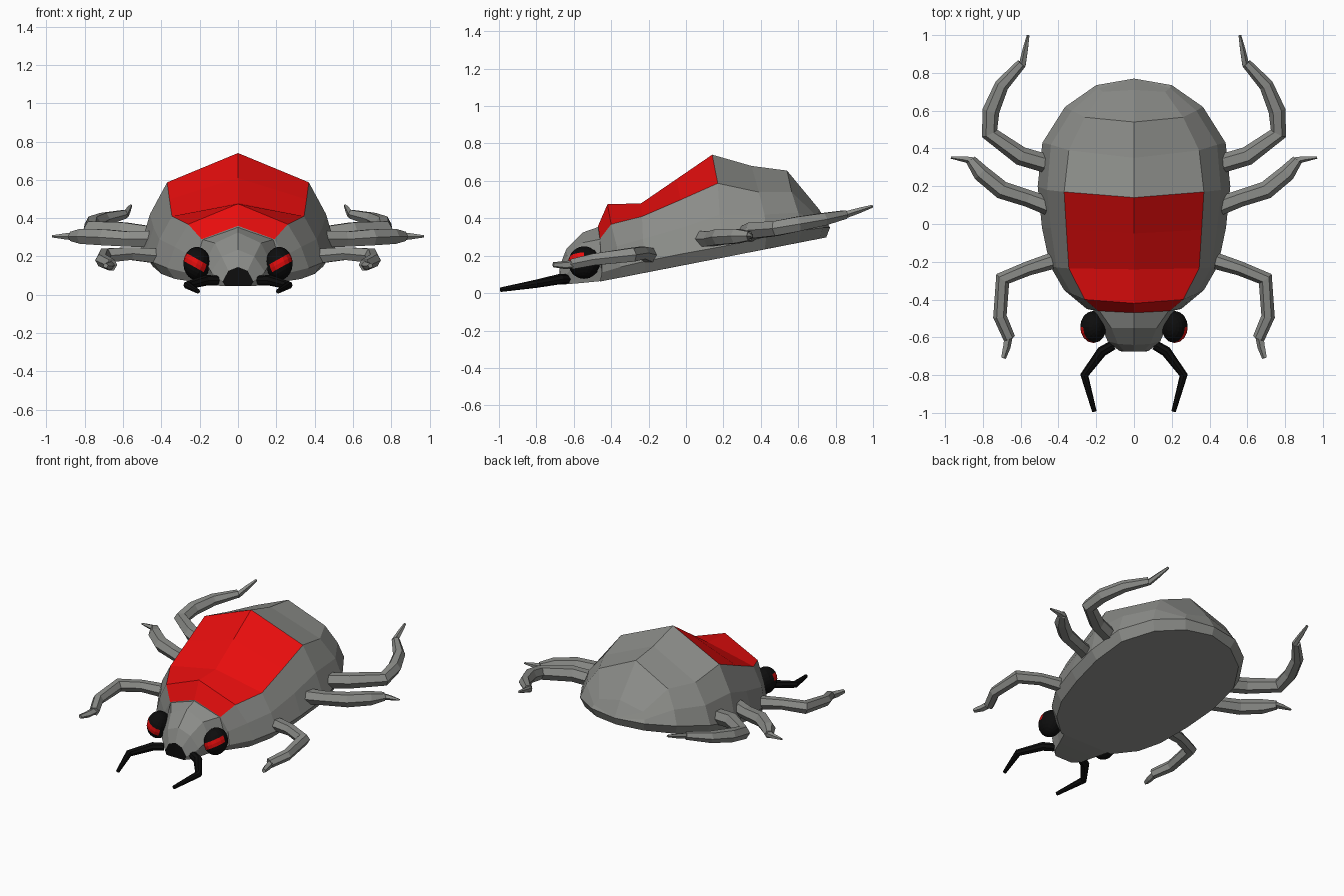
import bpy, bmesh, math
from mathutils import Vector, Matrix

if "Cube" in bpy.data.objects:
    bpy.data.objects.remove(bpy.data.objects["Cube"])


def material(name, rgb):
    m = bpy.data.materials.new(name)
    m.diffuse_color = (*rgb, 1)
    m.use_nodes = True
    m.node_tree.nodes["Principled BSDF"].inputs["Base Color"].default_value = m.diffuse_color
    return m


GREY = material("shell grey", (0.26, 0.265, 0.25))
RED = material("bright red", (0.8, 0.004, 0.004))
BLACK = material("black", (0.004, 0.004, 0.004))


def finish(bm, name, mats):
    """Mirror the right half to the left and make the object."""
    bmesh.ops.mirror(bm, geom=bm.verts[:] + bm.edges[:] + bm.faces[:],
                     axis='X', merge_dist=0.0005)
    bmesh.ops.remove_doubles(bm, verts=bm.verts, dist=0.0005)
    bmesh.ops.recalc_face_normals(bm, faces=bm.faces)
    me = bpy.data.meshes.new(name)
    bm.to_mesh(me)
    bm.free()
    for m in mats:
        me.materials.append(m)
    ob = bpy.data.objects.new(name, me)
    bpy.context.collection.objects.link(ob)
    return ob


def half_loft(stations, accent):
    """Skin half cross-sections that run from top centre to bottom edge.
    accent(row, column) gives the material of each panel."""
    bm = bmesh.new()
    rows = [[bm.verts.new(p) for p in s] for s in stations]
    for i in range(len(rows) - 1):
        for j in range(len(rows[0]) - 1):
            f = bm.faces.new((rows[i][j], rows[i + 1][j],
                              rows[i + 1][j + 1], rows[i][j + 1]))
            f.material_index = accent(i, j)
    return bm, rows


def centre_vert(bm, v):
    return bm.verts.new((0, v.co.y, v.co.z))


def tube(bm, path, sides=6):
    """Tapered tube through (x, y, z, radius) points."""
    pts = [Vector(p[:3]) for p in path]
    rings = []
    for i, p in enumerate(pts):
        t = Vector()
        if i > 0:
            t += (p - pts[i - 1]).normalized()
        if i < len(pts) - 1:
            t += (pts[i + 1] - p).normalized()
        t.normalize()
        side = t.cross(Vector((0, 0, 1))).normalized()
        up = side.cross(t)
        ring = []
        for k in range(sides):
            a = 2 * math.pi * k / sides
            ring.append(bm.verts.new(
                p + (side * math.cos(a) + up * math.sin(a)) * path[i][3]))
        rings.append(ring)
    for a, b in zip(rings, rings[1:]):
        for k in range(sides):
            n = (k + 1) % sides
            bm.faces.new((a[k], a[n], b[n], b[k]))
    bm.faces.new(rings[0])
    bm.faces.new(rings[-1])


# Domed shell: top centre, shoulder, flank, rim, underside edge
tip = (0, .77, .35)
shell = [
    [(0, -.47, .36), (.19, -.46, .29), (.24, -.45, .20), (.25, -.45, .11), (.20, -.46, .062)],
    [(0, -.42, .475), (.26, -.40, .368), (.33, -.37, .25), (.37, -.35, .14), (.33, -.35, .083)],
    [(0, -.24, .48), (.345, -.235, .41), (.41, -.23, .29), (.445, -.22, .17), (.40, -.22, .109)],
    [(0, -.05, .61), (.358, -.03, .498), (.44, -.02, .35), (.487, -.02, .21), (.445, -.02, .148)],
    [(0, .14, .74), (.37, .17, .587), (.46, .18, .42), (.51, .20, .25), (.47, .20, .19)],
    [(0, .35, .68), (.345, .39, .54), (.44, .42, .42), (.485, .43, .30), (.45, .42, .234)],
    [(0, .54, .655), (.26, .565, .54), (.33, .60, .43), (.365, .62, .335), (.34, .60, .269)],
    [(0, .71, .45), (.165, .70, .41), (.19, .72, .37), (.20, .735, .35), (.18, .71, .29)],
    [tip, tip, tip, tip, (0, .75, .298)],
]
bm, rows = half_loft(shell, lambda i, j: 1 if j == 0 and i < 4 else 0)
# Flat underside and front wall
front_mid = centre_vert(bm, rows[0][-1])
bm.faces.new([r[-1] for r in rows] + [front_mid])
bm.faces.new(rows[0] + [front_mid])
bmesh.ops.remove_doubles(bm, verts=bm.verts, dist=0.0005)
finish(bm, "shell", [GREY, RED])

# Head with a black nose plate at the front
head = [
    [(0, -.45, .36), (.19, -.45, .29), (.22, -.45, .17), (.18, -.45, .065)],
    [(0, -.55, .325), (.12, -.55, .27), (.17, -.55, .17), (.14, -.55, .055)],
    [(0, -.64, .235), (.085, -.635, .20), (.14, -.62, .12), (.11, -.63, .048)],
    [(0, -.675, .145), (.05, -.675, .125), (.08, -.67, .07), (.065, -.675, .045)],
]
bm, rows = half_loft(head, lambda i, j: 0)
mids = [centre_vert(bm, r[-1]) for r in rows]
for i in range(3):
    bm.faces.new((rows[i][-1], rows[i + 1][-1], mids[i + 1], mids[i]))
bm.faces.new(rows[0] + [mids[0]])
nose = bm.faces.new(rows[-1] + [mids[-1]])
nose.material_index = 1
finish(bm, "head", [GREY, BLACK])

# Bulging eyes with a slanted red slit on the outer front
bm = bmesh.new()
bmesh.ops.create_uvsphere(bm, u_segments=16, v_segments=12, radius=1)
for f in bm.faces:
    c = f.calc_center_median()
    if abs(c.z) < 0.2 and c.x * 0.5 - c.y * 0.86 > 0.35:
        f.material_index = 1
bmesh.ops.transform(
    bm, verts=bm.verts,
    matrix=Matrix.Translation((.215, -.545, .163))
    @ Matrix.Diagonal((.07, .085, .087, 1))
    @ Matrix.Rotation(math.radians(-24), 4, 'Y'))
finish(bm, "eyes", [BLACK, RED])

# Bent feelers
bm = bmesh.new()
tube(bm, [(.11, -.64, .075, .026), (.17, -.675, .075, .028),
          (.263, -.80, .05, .022), (.21, -.992, .018, .012)], 8)
finish(bm, "feelers", [BLACK])

# Jointed legs, each with a thin claw
legs = {
    "front_legs": (
        [(.40, -.185, .20, .045), (.56, -.235, .215, .038), (.695, -.29, .205, .042),
         (.71, -.49, .18, .036), (.66, -.605, .155, .032)],
        [(.665, -.59, .155, .024), (.675, -.65, .15, .022), (.692, -.71, .152, .014)]),
    "middle_legs": (
        [(.44, .09, .29, .05), (.56, .135, .29, .045), (.70, .18, .30, .048),
         (.81, .27, .305, .045), (.865, .34, .305, .028)],
        [(.85, .335, .305, .022), (.90, .345, .305, .017), (.97, .352, .305, .006)]),
    "back_legs": (
        [(.43, .31, .31, .05), (.60, .36, .335, .05), (.765, .48, .345, .045),
         (.757, .60, .37, .045), (.70, .735, .395, .038), (.595, .85, .42, .026)],
        [(.59, .84, .415, .02), (.575, .92, .44, .016), (.56, .998, .465, .008)]),
}
for name, (limb, claw) in legs.items():
    bm = bmesh.new()
    tube(bm, limb)
    tube(bm, claw, 5)
    finish(bm, name, [GREY])
